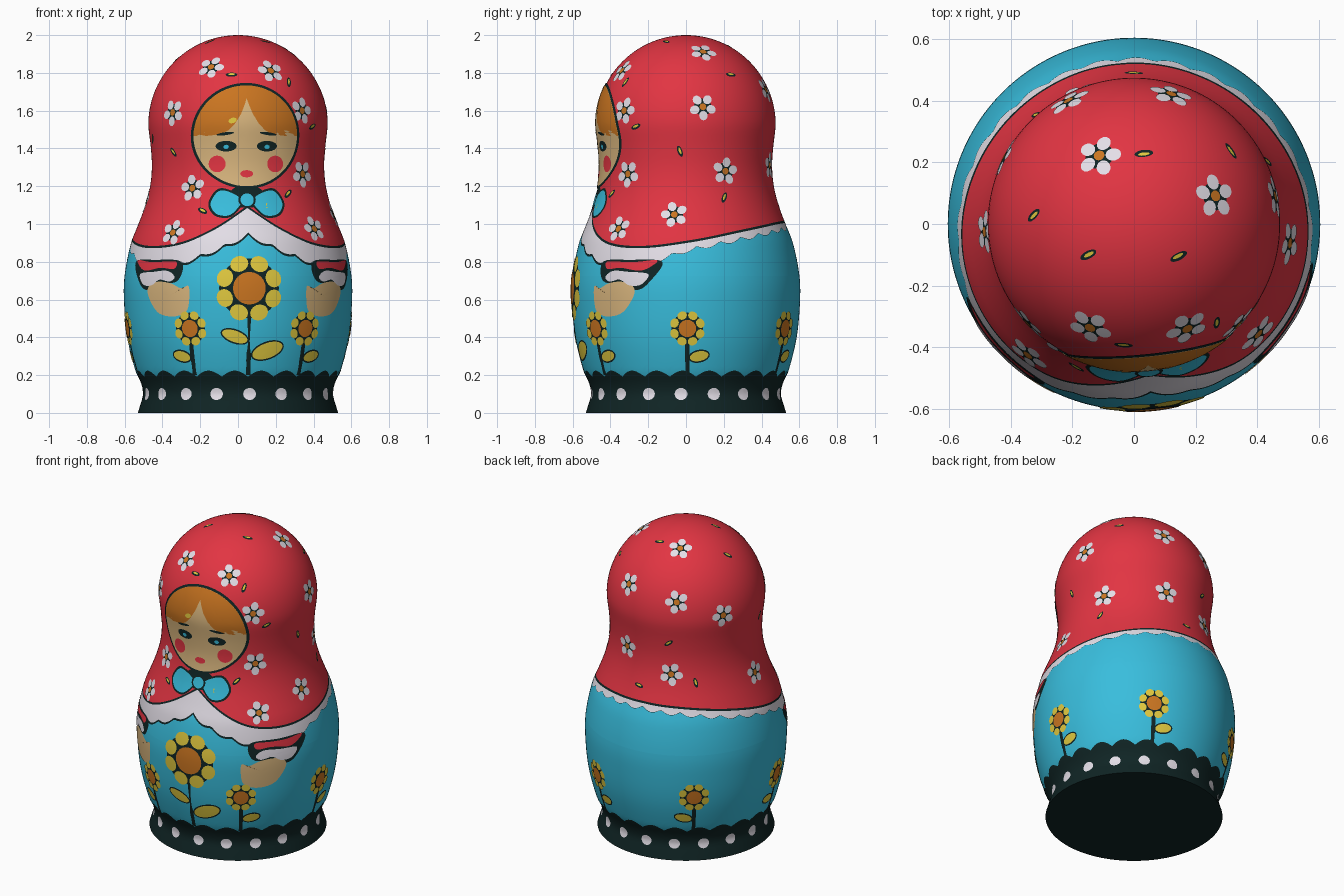
import bpy, bmesh, math
from math import sin, cos, pi, radians, sqrt
from mathutils import Vector

if "Cube" in bpy.data.objects:
    bpy.data.objects.remove(bpy.data.objects["Cube"])

COLOURS = {"red": (0.76, 0.035, 0.055), "blue": (0.04, 0.51, 0.72), "white": (0.83, 0.79, 0.86),
           "black": (0.005, 0.018, 0.018), "yellow": (0.76, 0.59, 0.05),
           "orange": (0.60, 0.18, 0.015), "skin": (0.70, 0.47, 0.21)}
NAMES = list(COLOURS)
MATS = []
for n, c in COLOURS.items():
    m = bpy.data.materials.new(n)
    m.diffuse_color = (*c, 1)
    m.use_nodes = True
    m.node_tree.nodes["Principled BSDF"].inputs["Base Color"].default_value = m.diffuse_color
    MATS.append(m)

FRONT = 5.7          # the painting is turned a little to the right (degrees)
LAYER = 0.0012       # thickness of one paint layer
DOME_Z, DOME_R = 1.525, 0.475
PROFILE = [(0, .53), (.04, .518), (.1, .502), (.16, .514), (.22, .542), (.4, .586), (.6, .604),
           (.73, .600), (.9, .566), (1.0, .527), (1.1, .490), (1.2, .465), (1.3, .456),
           (1.4, .461), (1.525, .475), (1.65, .476)]


def interp(table, x):
    """Smooth cubic interpolation through a short table."""
    i = 0
    while i < len(table) - 2 and x > table[i + 1][0]:
        i += 1
    def slope(k):
        a, b = table[max(k - 1, 0)], table[min(k + 1, len(table) - 1)]
        return (b[1] - a[1]) / (b[0] - a[0])
    (x0, y0), (x1, y1) = table[i], table[i + 1]
    h = x1 - x0
    t = (x - x0) / h
    return ((2*t**3 - 3*t*t + 1) * y0 + (t**3 - 2*t*t + t) * h * slope(i)
            + (3*t*t - 2*t**3) * y1 + (t**3 - t*t) * h * slope(i + 1))


def radius(z):
    if z > DOME_Z:
        return sqrt(max(DOME_R**2 - (z - DOME_Z)**2, 0))
    return interp(PROFILE, z)


def planar(deg):
    """Project a drawing in (x, z) straight onto the doll from one direction."""
    p = radians(deg)
    def f(x, z, off):
        r = radius(z)
        a = p + math.asin(max(-1, min(1, x / r)))
        return Vector(((r + off) * sin(a), -(r + off) * cos(a), z))
    return f


def tangent(deg, z):
    """Lay a small drawing centred on (0, 0) on the surface at an angle and height."""
    p = radians(deg)
    r, out, right = radius(z), Vector((sin(p), -cos(p), 0)), Vector((cos(p), sin(p), 0))
    up = (out * ((radius(z + .004) - radius(z - .004)) / .008) + Vector((0, 0, 1))).normalized()
    base = out * r + Vector((0, 0, z))
    def f(u, v, off):
        q = base + right * u + up * v
        if q.z > DOME_Z:
            c = Vector((0, 0, DOME_Z))
            return c + (q - c).normalized() * (DOME_R + off)
        h = Vector((q.x, q.y, 0)).normalized() * (radius(q.z) + off)
        return h + Vector((0, 0, q.z))
    return f


def finish(bm, name):
    me = bpy.data.meshes.new(name)
    bm.to_mesh(me)
    bm.free()
    for m in MATS:
        me.materials.append(m)
    ob = bpy.data.objects.new(name, me)
    bpy.context.collection.objects.link(ob)


def ell(cx, cz, a, b, rot=0, n=24):
    c, s = cos(radians(rot)), sin(radians(rot))
    return [(cx + a*cos(t)*c - b*sin(t)*s, cz + a*cos(t)*s + b*sin(t)*c)
            for t in (2*pi*i/n for i in range(n))]


def rounded(pts, k=5):
    """Closed smooth curve through the points."""
    out, n = [], len(pts)
    for i in range(n):
        p = [Vector(pts[(i + j) % n]) for j in (-1, 0, 1, 2)]
        for t in (j / k for j in range(k)):
            out.append(tuple(.5 * (2*p[1] + (p[2]-p[0])*t + (2*p[0]-5*p[1]+4*p[2]-p[3])*t*t
                                   + (3*p[1]-p[0]-3*p[2]+p[3])*t**3)))
    return out


def paint(bm, pts, colour, layer, place, mirror=1, centre=None):
    """Fill an outline with a thin patch that follows the surface."""
    cx, cz = centre or (sum(p[0] for p in pts)/len(pts), sum(p[1] for p in pts)/len(pts))
    pts = [(p[0] * mirror, p[1]) for p in pts]
    cx *= mirror
    n = len(pts)
    if sum(pts[i-1][0]*pts[i][1] - pts[i][0]*pts[i-1][1] for i in range(n)) < 0:
        pts.reverse()
    rings = max(1, math.ceil(max(math.hypot(x-cx, z-cz) for x, z in pts) / .03))
    off, mi = layer * LAYER, NAMES.index(colour)
    prev, mid = None, bm.verts.new(place(cx, cz, off))
    for k in range(1, rings + 1):
        t = k / rings
        ring = [bm.verts.new(place(cx + (x-cx)*t, cz + (z-cz)*t, off)) for x, z in pts]
        for i in range(n):
            j = (i + 1) % n
            f = bm.faces.new((mid, ring[i], ring[j]) if prev is None
                             else (prev[i], ring[i], ring[j], prev[j]))
            f.material_index, f.smooth = mi, True
        prev = ring


# ---- shell halves: horizontal zones whose borders vary around the doll
def base_top(a):
    return .192 + .032 * abs(sin(radians(a) * 12))

TRIM_TOP = [(0, 1.085), (20, .965), (38, .892), (60, .872), (85, .900), (120, .962), (150, .998), (180, 1.008)]
TRIM_LOW = [(0, .955), (20, .865), (38, .805), (60, .798), (85, .872), (120, .940), (150, .980), (180, .992)]

def trim_top(a):
    return interp(TRIM_TOP, abs(a))

def trim_low(a):
    return interp(TRIM_LOW, abs(a)) - .022 * abs(sin(radians(a) * 14))

def line_low(a):
    return trim_low(a) - (.012 if abs(a) < 72 else .002)

def shell(name, borders, zones, cols=240):
    bm = bmesh.new()
    grid, mats = [], []
    angles = [-180 + 360 * i / cols for i in range(cols)]
    for k, (colour, rows) in enumerate(zones):
        for j in range(rows + (k == len(zones) - 1)):
            t = j / rows
            if colour == "red":
                t = sin(t * pi / 2)
            row = []
            for a in angles:
                lo, hi = borders[k](a), borders[k + 1](a)
                z = lo + (hi - lo) * t
                r, p = radius(z), radians(a + FRONT)
                row.append(bm.verts.new((r * sin(p), -r * cos(p), z)))
            grid.append(row)
            mats.append(NAMES.index(colour))
    for j in range(len(grid) - 1):
        for i in range(cols):
            n = (i + 1) % cols
            f = bm.faces.new((grid[j][i], grid[j][n], grid[j+1][n], grid[j+1][i]))
            f.material_index, f.smooth = mats[j], True
    if name == "lower_half":
        f = bm.faces.new(grid[0][::-1])
        f.material_index = NAMES.index("black")
        for e in f.edges:
            e.smooth = False
    bmesh.ops.remove_doubles(bm, verts=bm.verts, dist=1e-5)
    finish(bm, name)

SEAM = lambda a: .725
shell("lower_half", [lambda a: 0, base_top, SEAM], [("black", 10), ("blue", 20)])
shell("upper_half", [SEAM, line_low, trim_low, trim_top, lambda a: trim_top(a) + .012, lambda a: 2.0],
      [("blue", 8), ("black", 1), ("white", 5), ("black", 1), ("red", 48)])

# ---- white dots round the base
bm = bmesh.new()
for i in range(18):
    paint(bm, ell(0, 0, .034, .032), "white", 1, tangent(7 + 20 * i, .1))
finish(bm, "base_dots")

# ---- white blossoms on the scarf (angle, height)
bm = bmesh.new()
BLOSSOMS = [(-23, 1.83), (27, 1.81), (-47, 1.59), (46, 1.60), (-31, 1.19), (48, 1.265), (-39, .955),
            (48.5, .975), (101, 1.62), (117, 1.28), (83, 1.05), (109, 1.91), (-153, 1.93),
            (-152, 1.67), (164, 1.71), (165, 1.31), (-117, 1.57), (-156, 1.2), (-87, 1.12)]
for k, (a, z) in enumerate(BLOSSOMS):
    at = tangent(a, z)
    paint(bm, ell(0, 0, .047, .047), "black", 1, at)
    for i in range(5):
        d = k * 25 + 72 * i
        paint(bm, ell(.047*cos(radians(d)), .047*sin(radians(d)), .026, .023, d, 14), "white", 2, at)
    paint(bm, ell(0, 0, .018, .018, 0, 12), "orange", 3, at)
finish(bm, "scarf_blossoms")

# ---- small leaves scattered on the scarf
bm = bmesh.new()
LEAVES = [(-5, 1.79), (40, 1.75), (-48, 1.38), (56, 1.515), (18, 1.09), (-22, 1.07), (34, 1.16),
          (86, 1.385), (127, 1.79), (115, 1.14), (-95, 1.87), (172, 1.94), (-56, 1.965),
          (54, 1.965), (-158, 1.4), (-138, 1.15), (180, 1.1), (-75, 1.45)]
for k, (a, z) in enumerate(LEAVES):
    at, rot = tangent(a, z), (k * 67) % 180
    paint(bm, ell(0, 0, .031, .013, rot, 14), "black", 1, at)
    paint(bm, ell(0, .003, .019, .006, rot, 12), "yellow", 2, at)
finish(bm, "scarf_leaves")


# ---- sunflowers on the skirt
def sunflower(bm, at, z, size, leaves, m=1):
    w = .012
    stem = [(-w, .2), (w, .2), (w, .3), (w, z - size * .6), (-w, z - size * .6), (-w, .3)]
    paint(bm, stem, "black", 1, at, m)
    for x, lz, a, b, rot in leaves:
        paint(bm, ell(x, lz, a + .008, b + .008, rot), "black", 1, at, m)
        paint(bm, ell(x, lz, a, b, rot), "yellow", 2, at, m)
    paint(bm, ell(0, z, size * .88, size * .88, 0, 32), "black", 2, at, m)
    for i in range(8):
        d = radians(45 * i + 22)
        paint(bm, ell(size*.77*cos(d), z + size*.77*sin(d), size*.23, size*.27, 45*i + 22, 16),
              "yellow", 3, at, m)
    paint(bm, ell(0, z, size * .54, size * .54), "black", 4, at, m)
    paint(bm, ell(0, z, size * .48, size * .48), "orange", 5, at, m)

bm = bmesh.new()
sunflower(bm, planar(FRONT), .66, .18, [(-.075, .405, .07, .03, -20), (.1, .33, .085, .04, 20)])
for s in (-1, 1):
    for a in (31, 85, 146):
        sunflower(bm, planar(FRONT + s * a), .447, .095, [(.062, .3, .05, .026, 12)], s)
finish(bm, "skirt_sunflowers")

# ---- hands, cuffs and sleeves
bm = bmesh.new()
BACK = [(-.13, .80), (-.12, .70), (0, .68), (.1, .65), (.17, .69), (.23, .80), (.05, .81)]
SLEEVE = [(-.10, .80), (-.09, .762), (0, .768), (.12, .753), (.19, .785), (.2, .81), (.1, .80), (0, .80)]
CUFF = [(-.10, .72), (-.05, .752), (.05, .747), (.165, .735), (.13, .68), (.06, .675), (0, .705), (-.07, .695)]
HAND = [(-.185, .67), (-.185, .58), (-.16, .53), (-.08, .51), (.02, .535), (.09, .63), (.07, .68),
        (0, .695), (-.08, .685), (-.14, .66)]
for s in (-1, 1):
    at = planar(FRONT + s * 49)
    for pts, colour, layer in ((BACK, "black", 1), (HAND, "skin", 2), (CUFF, "white", 3), (SLEEVE, "red", 3)):
        paint(bm, rounded(pts), colour, layer, at, s)
finish(bm, "hands_and_sleeves")

# ---- bow under the chin
bm = bmesh.new()
at = planar(FRONT)
LOBE = [(.03, 1.128), (.08, 1.165), (.145, 1.175), (.19, 1.11), (.165, 1.055), (.1, 1.045), (.05, 1.085)]
paint(bm, ell(0, 1.145, .1, .06), "black", 1, at)
for s in (-1, 1):
    paint(bm, [(.11 + (x - .11) * 1.15, 1.11 + (z - 1.11) * 1.17) for x, z in rounded(LOBE)], "black", 1, at, s)
    paint(bm, rounded(LOBE), "blue", 2, at, s)
paint(bm, ell(0, 1.128, .046, .044), "black", 3, at)
paint(bm, ell(0, 1.128, .035, .034), "blue", 4, at)
finish(bm, "bow")

# ---- face with hair, eyes, brows, cheeks and mouth
bm = bmesh.new()
paint(bm, ell(0, 1.467, .286, .28, 0, 64), "black", 4, at)
paint(bm, ell(0, 1.467, .272, .267, 0, 64), "skin", 5, at)
arc = [(.272 * cos(t), 1.467 + .267 * sin(t)) for t in (pi / 2 * i / 16 for i in range(17))]
HAIR = arc + [(0, 1.70), (0, 1.665), (.012, 1.63), (.03, 1.585), (.06, 1.535), (.095, 1.497),
              (.135, 1.475), (.2, 1.467)]
for s in (-1, 1):
    paint(bm, HAIR, "orange", 6, at, s, (.12, 1.58))
    paint(bm, ell(.107, 1.412, .054, .028), "black", 6, at, s)
    paint(bm, ell(.107, 1.408, .014, .012, 0, 12), "blue", 7, at, s)
    paint(bm, ell(.112, 1.478, .045, .008, -8, 16), "black", 7, at, s)
    paint(bm, ell(.152, 1.318, .043, .044), "red", 6, at, s)
paint(bm, ell(0, 1.266, .034, .019), "red", 6, at)
paint(bm, ell(-.075, 1.548, .022, .014, 20, 14), "yellow", 7, at)
finish(bm, "face")
